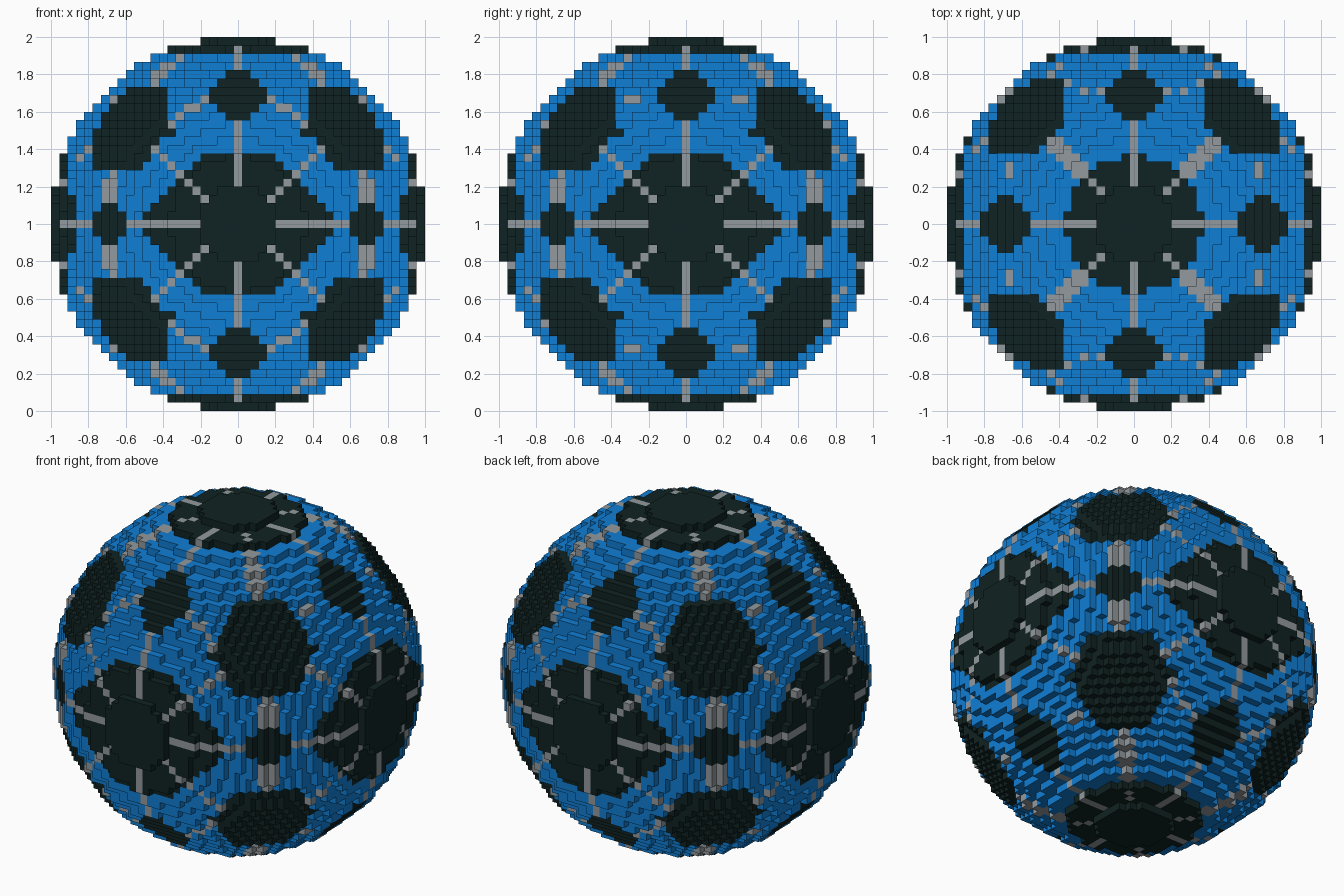
import bpy
import bmesh
from mathutils import Vector

cube = bpy.data.objects.get("Cube")
if cube:
    bpy.data.objects.remove(cube)

HALF = 22                    # blocks on each side of the middle block
SIZE = 2 / (2 * HALF + 1)    # edge of one block
LIMIT = (HALF + 0.5) ** 2


def solid(x, y, z):
    return x * x + y * y + z * z <= LIMIT


def corner_patch(x, y, z):
    low = 8 if z <= 11 else 9
    return low <= min(x, y) and max(x, y) <= 17 and 7 <= z <= 16


def edge_patch(x, y, z):
    # Small patches between neighbouring large ones
    def hexagon(a, b, across, start, half):
        return across <= half and min(a, b) >= start + max(0, across - 1)
    return (hexagon(x, y, z, 14, 2) or hexagon(x, z, y, 13, 3)
            or hexagon(y, z, x, 13, 3))


def seam(x, y, z):
    if max(x, y, z) == HALF:
        return False
    # Great circles through the large patches
    if min(x, y, z) == 0:
        return True
    # Upright diagonal seams, thinner on the caps
    if abs(x - y) <= (0 if z == 21 else 1):
        return True
    # Seams from side patches to corner patches
    for side, along in ((x, y), (y, x)):
        if side >= 16 and along >= 4 and z == round(0.87 * along):
            return True
    # Seams from upper and lower edge patches to corner patches
    if 4 <= y <= 7 and x == z == 15:
        return True
    return 4 <= x <= 8 and y >= 15 and z == round(15 - 0.7 * (x - 4))


def face_patch(x, y, z):
    if max(x, y, z) >= 21:
        return True
    return any(side > 17 and along + z <= 12 and z <= 8
               for side, along in ((x, y), (y, x)))


def part_of(cell):
    x, y, z = (abs(c) for c in cell)
    if corner_patch(x, y, z) or edge_patch(x, y, z):
        return "dark_patches"
    if seam(x, y, z):
        return "grey_seams"
    return "dark_patches" if face_patch(x, y, z) else "blue_shell"


class BlockPart:
    """Collects the exposed block faces of one coloured part."""

    def __init__(self):
        self.bm = bmesh.new()
        self.verts = {}

    def vert(self, key):
        if key not in self.verts:
            co = Vector(key) * (SIZE / 2) + Vector((0, 0, 1))
            self.verts[key] = self.bm.verts.new(co)
        return self.verts[key]

    def add_face(self, cell, axis, sign):
        u, v = (axis + 1) % 3, (axis + 2) % 3
        ring = []
        for du, dv in ((-1, -1), (1, -1), (1, 1), (-1, 1)):
            key = [2 * c for c in cell]
            key[axis] += sign
            key[u] += du
            key[v] += dv
            ring.append(self.vert(tuple(key)))
        self.bm.faces.new(ring if sign > 0 else ring[::-1])

    def finish(self, name, mat):
        mesh = bpy.data.meshes.new(name)
        self.bm.to_mesh(mesh)
        self.bm.free()
        mesh.materials.append(mat)
        bpy.context.collection.objects.link(bpy.data.objects.new(name, mesh))


def material(name, rgb):
    mat = bpy.data.materials.new(name)
    mat.use_nodes = True
    color = (*rgb, 1)
    mat.diffuse_color = color
    mat.node_tree.nodes["Principled BSDF"].inputs["Base Color"].default_value = color
    return mat


# Sort every exposed block face into its part
parts = {name: BlockPart() for name in ("blue_shell", "dark_patches", "grey_seams")}
span = range(-HALF, HALF + 1)
for x in span:
    for y in span:
        for z in span:
            if not solid(x, y, z):
                continue
            cell = (x, y, z)
            for axis in range(3):
                for sign in (-1, 1):
                    near = list(cell)
                    near[axis] += sign
                    if not solid(*near):
                        parts[part_of(cell)].add_face(cell, axis, sign)

parts["blue_shell"].finish("blue_shell", material("bright blue", (0.005, 0.21, 0.66)))
parts["dark_patches"].finish("dark_patches", material("dark green black", (0.005, 0.016, 0.016)))
parts["grey_seams"].finish("grey_seams", material("mid grey", (0.29, 0.32, 0.34)))
